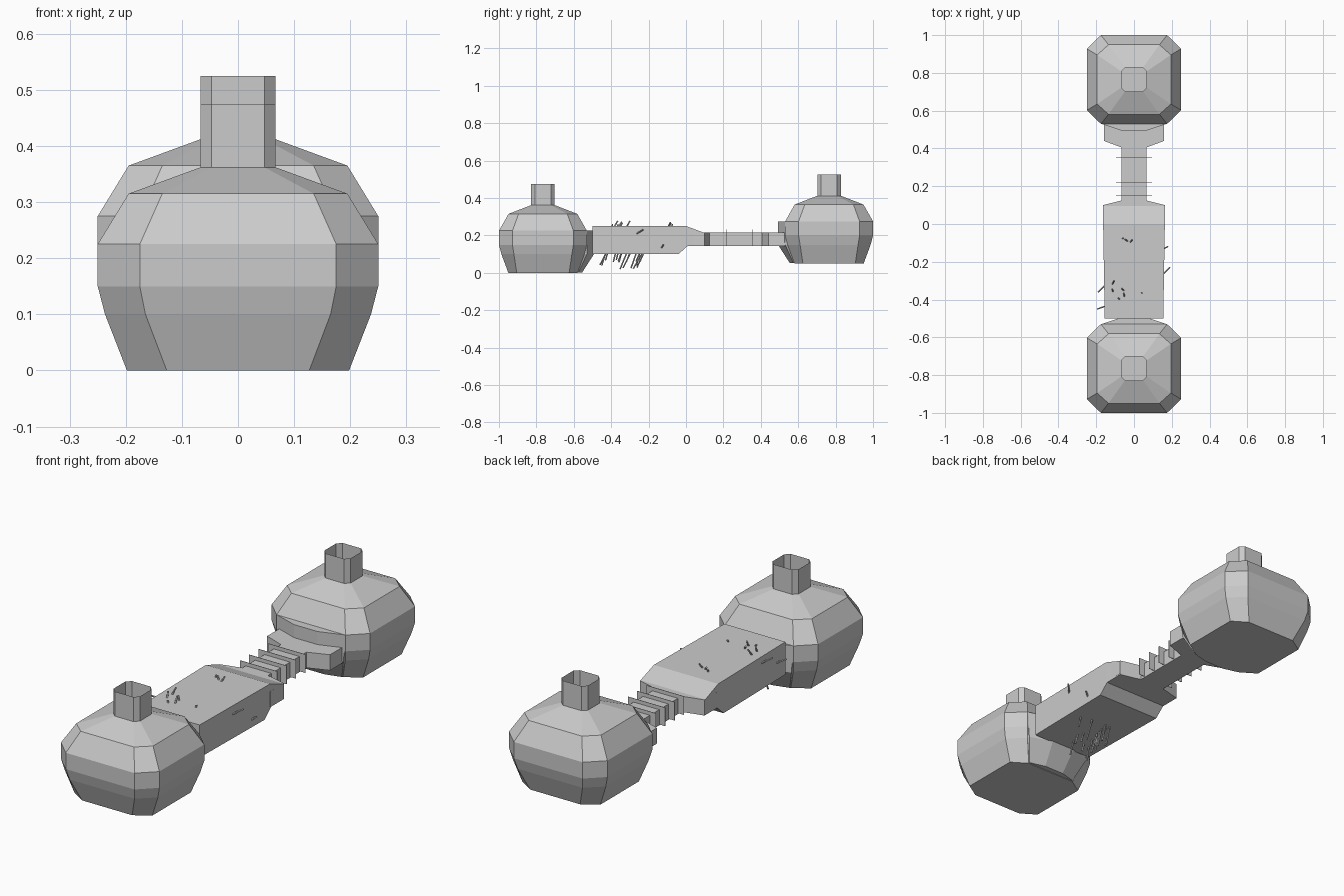
import bpy, math, random
from mathutils import Vector

if "Cube" in bpy.data.objects:
    bpy.data.objects.remove(bpy.data.objects["Cube"])

random.seed(4)


def make(name, verts, faces):
    me = bpy.data.meshes.new(name)
    me.from_pydata(verts, [], faces)
    ob = bpy.data.objects.new(name, me)
    bpy.context.collection.objects.link(ob)
    return ob


def loft(name, rings, cap_start=True, cap_end=True):
    n = len(rings[0])
    verts = [v for r in rings for v in r]
    faces = [(k*n+i, k*n+(i+1) % n, (k+1)*n+(i+1) % n, (k+1)*n+i)
             for k in range(len(rings)-1) for i in range(n)]
    if cap_start:
        faces.append(tuple(reversed(range(n))))
    if cap_end:
        faces.append(tuple(range((len(rings)-1)*n, len(rings)*n)))
    return make(name, verts, faces)


def octagon(hx, hy, fx, fy, cy, z):
    pts = [(fx, -hy), (hx, -fy), (hx, fy), (fx, hy),
           (-fx, hy), (-hx, fy), (-hx, -fy), (-fx, -hy)]
    return [(x, y + cy, z) for x, y in pts]


# Bottle: half sizes, flat half widths and height of each octagon ring
PROFILE = [(.198, .185, .127, .140, 0), (.237, .222, .165, .155, .10),
           (.25, .235, .175, .163, .15), (.25, .235, .175, .163, .225),
           (.195, .184, .135, .130, .315), (.067, .0625, .047, .043, .362),
           (.067, .0625, .047, .043, .475)]


def bottle(name, side, base):
    cy = side * .765
    loft(name, [octagon(a, b, c, d, cy, base + z) for a, b, c, d, z in PROFILE],
         cap_end=False)

    # Bulged shoulder on the side facing the handle
    def bulge(wide, narrow, outer, inner, z):
        pts = [(-wide, .70), (-wide, outer), (-narrow, inner),
               (narrow, inner), (wide, outer), (wide, .70)]
        pts = [(x, side * y, base + z) for x, y in pts]
        return pts if side > 0 else pts[::-1]
    loft(name + "_shoulder", [bulge(.125, .05, .575, .555, .002),
                              bulge(.165, .06, .53, .492, .10),
                              bulge(.172, .06, .53, .492, .225)])


bottle("front_bottle", -1, 0)
bottle("back_bottle", 1, .05)

# Thick block with sloped nose
side = [(-.5, .10), (-.5, .25), (0, .25), (.10, .213), (.10, .148), (.01, .145), (-.04, .10)]
loft("block", [[(s * (.155 + .01 * (y + .5) / .6), y, z) for y, z in side]
               for s in (1, -1)])

# Narrow bar flaring at both ends
half = [(.164, 0), (.164, .10), (.065, .125), (.065, .405), (.16, .44), (.16, .54)]
outline = half + [(-x, y) for x, y in reversed(half)]
loft("bar", [[(x, y, z) for x, y in outline] for z in (.143, .215)])

# Thin cross plates wrapped round the bar
for i in range(4):
    y = .15 + .068 * i
    loft("fin_%d" % i, [[(-.095, yy, .147), (.095, yy, .147),
                         (.095, yy, .232), (-.095, yy, .232)] for yy in (y + .001, y - .001)])


# Nails driven through the block
def nail(name, a, b, r=.004):
    a, b = Vector(a), Vector(b)
    q = (b - a).to_track_quat('Z', 'Y')
    ring = [q @ Vector((r * math.cos(t), r * math.sin(t), 0))
            for t in (math.tau * k / 5 for k in range(5))]
    loft(name, [[tuple(p + v) for v in ring] for p in (a, b)])


for i in range(16):
    x, y = random.uniform(-.12, .12), random.uniform(-.44, -.20)
    lean, dx = random.uniform(.3, .75), random.uniform(-.2, .2)
    drop = random.uniform(.03, .08)
    nail("lower_nail_%d" % i, (x, y, .12),
         (x - dx * drop, y - lean * drop, .10 - drop))
for i in range(9):
    x, y = random.uniform(-.12, .12), random.uniform(-.42, -.08)
    h = random.uniform(.008, .028)
    nail("upper_nail_%d" % i, (x, y, .24),
         (x + random.uniform(-.02, .02), y + h * .8, .25 + h))
for i, (s, y, z, out) in enumerate([(1, -.28, .20, .19), (1, -.14, .12, .18),
                                    (-1, -.31, .21, .19), (-1, -.43, .17, .195)]):
    nail("side_nail_%d" % i, (s * .14, y, z), (s * out, y + s * .05 * (1 if i % 2 == 0 else .4), z + .03))
